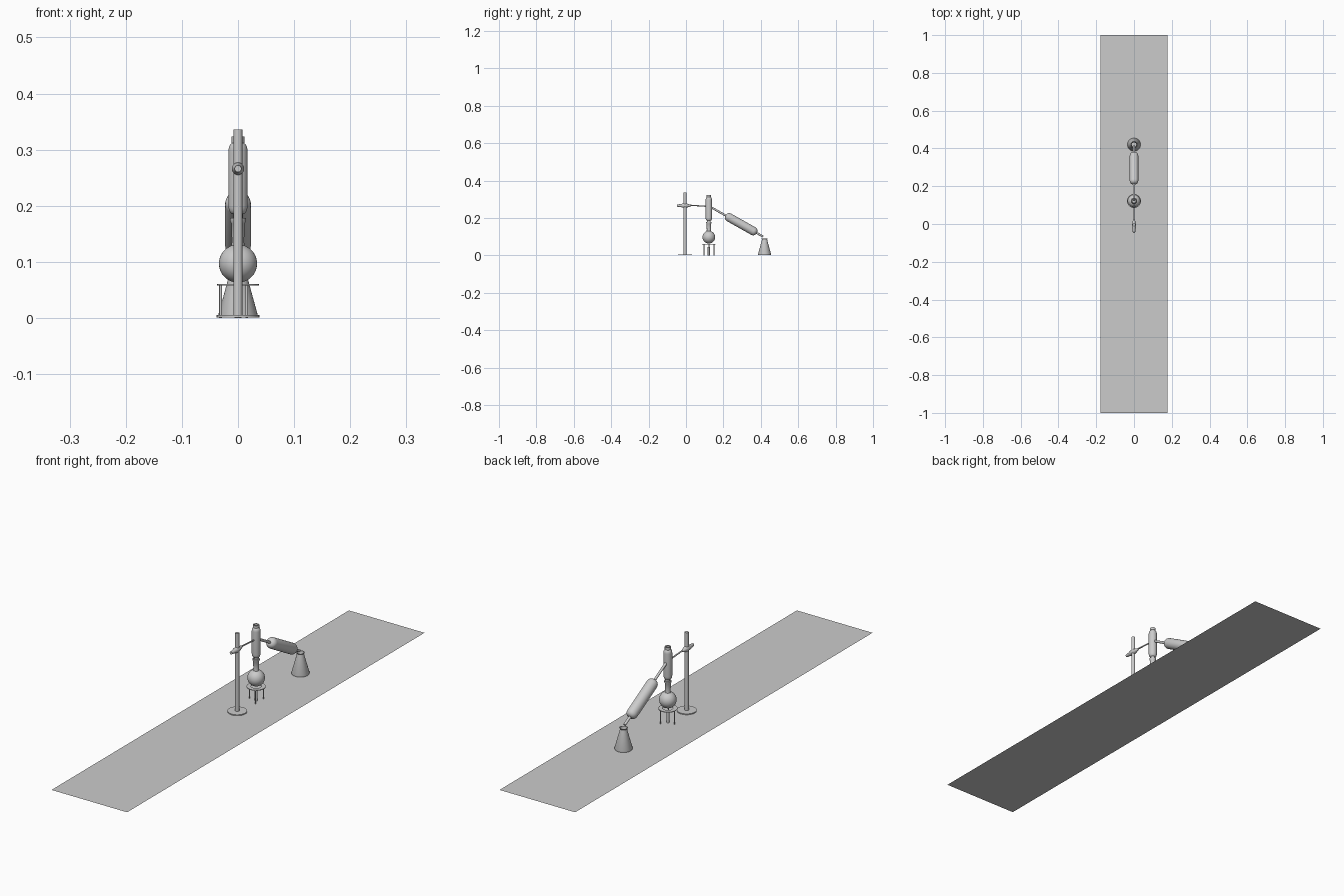
import bpy, math
from mathutils import Vector

if "Cube" in bpy.data.objects:
    bpy.data.objects.remove(bpy.data.objects["Cube"])


def lathe(name, profile, origin, axis=(0, 0, 1), sides=32):
    """Revolve (radius, height) points about an axis starting at origin."""
    rot = Vector((0, 0, 1)).rotation_difference(Vector(axis).normalized())
    verts, faces, rings = [], [], []
    for r, h in profile:
        n = 1 if r < 1e-5 else sides
        rings.append((len(verts), n))
        for i in range(n):
            a = 2 * math.pi * i / sides
            verts.append(Vector(origin) + rot @ Vector((r * math.cos(a), r * math.sin(a), h)))
    for (a, na), (b, nb) in zip(rings, rings[1:]):
        for i in range(sides):
            j = (i + 1) % sides
            f = [a + i % na, a + j % na, b + j % nb, b + i % nb]
            f = list(dict.fromkeys(f))
            if len(f) > 2:
                faces.append(f)
    mesh = bpy.data.meshes.new(name)
    mesh.from_pydata(verts, [], faces)
    ob = bpy.data.objects.new(name, mesh)
    bpy.context.collection.objects.link(ob)
    bpy.ops.object.select_all(action='DESELECT')
    ob.select_set(True)
    bpy.context.view_layer.objects.active = ob
    bpy.ops.object.shade_smooth_by_angle(angle=math.radians(35))
    return ob


def rod(name, a, b, r, sides=16):
    d = Vector(b) - Vector(a)
    return lathe(name, [(0, 0), (r, 0), (r, d.length), (0, d.length)], a, d, sides)


def jacket(r_tube, r, h0, h1, shoulder):
    """Profile of a rounded glass sleeve between two heights."""
    pts = [(r_tube + (r - r_tube) * math.sin(t * math.pi / 10),
            h0 + shoulder * (1 - math.cos(t * math.pi / 10))) for t in range(6)]
    return pts + [(q, h0 + h1 - h) for q, h in reversed(pts)]


# bench top
bpy.ops.mesh.primitive_plane_add(size=1)
bench = bpy.context.object
bench.name = "bench_top"
bench.scale = (0.356, 2, 1)

# retort stand
lathe("stand_base", [(0, 0), (0.038, 0), (0.038, 0.004), (0, 0.004)], (0, -0.005, 0.001))
rod("stand_rod", (0, -0.005, 0.003), (0, -0.005, 0.336), 0.008)

# clamp: spindle-shaped boss, thin arm
lathe("clamp_boss", [(0, 0), (0.006, 0), (0.008, 0.018), (0.011, 0.03), (0.011, 0.05),
                     (0.006, 0.066), (0.003, 0.075), (0, 0.075)], (0, -0.047, 0.266), (0, 1, 0))
rod("clamp_arm", (0, 0.02, 0.268), (0, 0.11, 0.262), 0.003)

# tripod
Y = 0.122
lathe("tripod_ring", [(0.02, 0), (0.037, 0), (0.037, 0.003), (0.02, 0.003), (0.02, 0)], (0, Y, 0.058))
for i in range(3):
    a = math.radians(60 + 120 * i)
    x, y = 0.031 * math.cos(a), Y + 0.031 * math.sin(a)
    rod("tripod_leg", (x, y, 0), (x, y, 0.059), 0.0025, 12)

# burner under the flask
rod("burner", (0, Y, 0), (0, Y, 0.045), 0.006)

# round-bottomed flask
ball = [(0.034 * math.sin(t), 0.097 - 0.034 * math.cos(t))
        for t in [math.radians(160) * i / 20 for i in range(21)]]
lathe("round_flask", ball + [(0.011, 0.135), (0.0115, 0.168), (0.014, 0.172), (0.014, 0.178), (0.01, 0.178)],
      (0, Y, 0))

# upright column with open neck
lathe("column", [(0.009, 0.165), (0.009, 0.185)] + jacket(0.009, 0.017, 0.185, 0.312, 0.015)
      + [(0.012, 0.312), (0.012, 0.323), (0.008, 0.323), (0.008, 0.305)], (0, Y, 0))

# sloping condenser
A, B = Vector((0, 0.125, 0.262)), Vector((0, 0.413, 0.100))
d = B - A
rod("condenser_tube", A, B, 0.0055)
lathe("condenser_jacket", jacket(0.0055, 0.023, 0.1, 0.29, 0.02), A, d)

# conical receiving flask
lathe("conical_flask", [(0, 0), (0.034, 0), (0.035, 0.005), (0.015, 0.078), (0.014, 0.086), (0.017, 0.09),
                        (0.014, 0.09), (0.012, 0.078)], (0, 0.42, 0.001))
